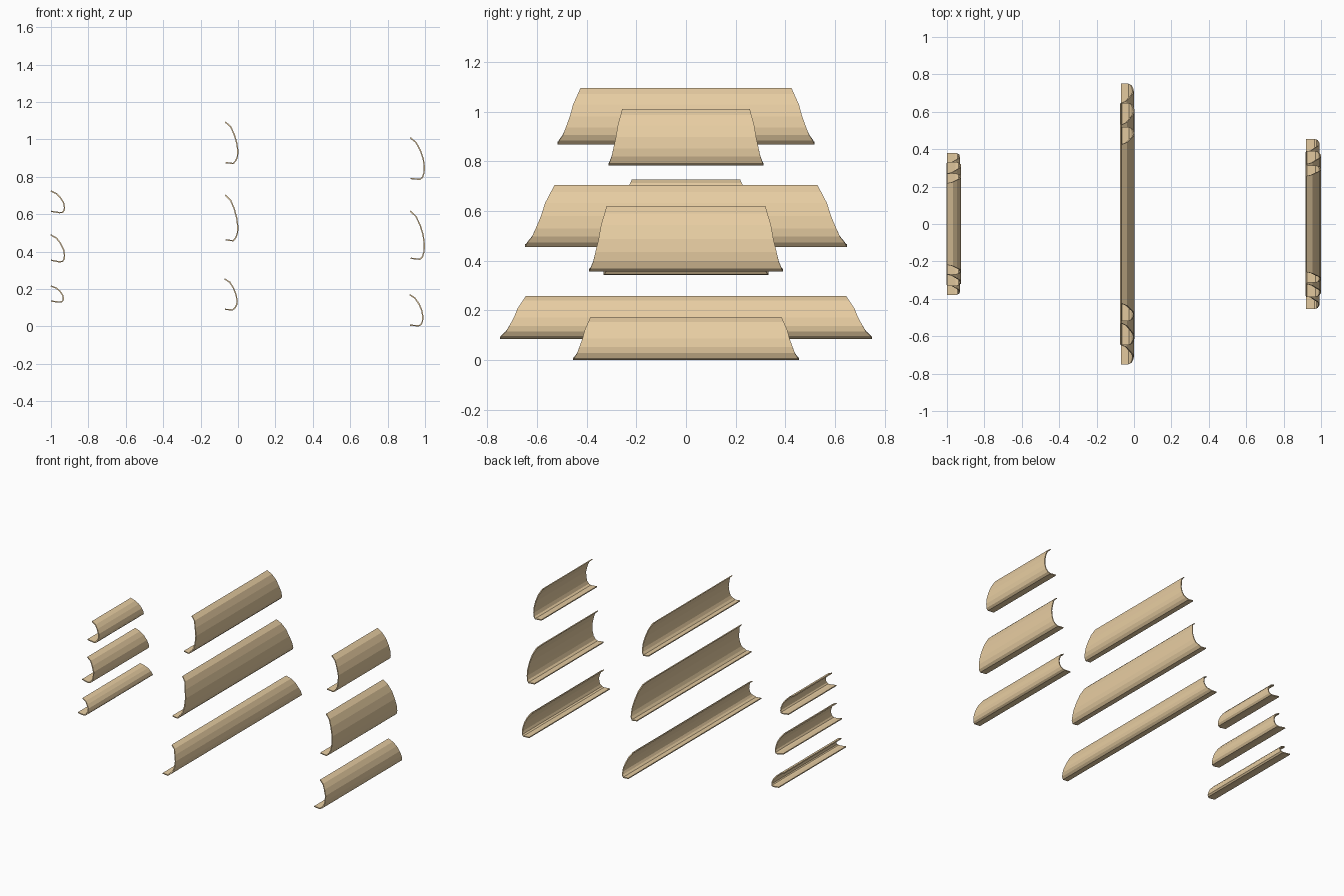
import bpy, bmesh

if "Cube" in bpy.data.objects:
    bpy.data.objects.remove(bpy.data.objects["Cube"])

tan = bpy.data.materials.new("tan_finish")
tan.diffuse_color = (0.80, 0.61, 0.36, 1)
tan.use_nodes = True
tan.node_tree.nodes["Principled BSDF"].inputs["Base Color"].default_value = tan.diffuse_color

# Cross-section from top edge to back of the lower lip:
# (depth 0=back 1=bulge, height 0..1, end flare 0=top length 1=bottom length)
TALL = [(0, 1, 0), (.42, .89, .12), (.70, .71, .32), (.91, .50, .46), (1, .30, .64),
        (.96, .17, .76), (.82, .07, .92), (.60, .0, 1), (0, .02, 1)]
DEEP = [(0, 1, 0), (.40, .89, .12), (.70, .71, .32), (.92, .50, .46), (1, .30, .64),
        (.97, .16, .76), (.85, .05, .92), (.65, .0, 1), (0, .02, 1)]
SMALL = [(0, 1, 0), (.42, .88, .12), (.70, .70, .32), (.93, .47, .48), (1, .26, .66),
         (.97, .12, .80), (.84, .02, .94), (.60, .0, 1), (0, .06, 1)]


def shell(name, profile, x0, x1, z0, z1, half_bottom, half_top):
    bm = bmesh.new()
    rows = []
    for u, v, f in profile:
        x, z = x0 + u * (x1 - x0), z0 + v * (z1 - z0)
        h = half_top + f * (half_bottom - half_top)
        rows.append([bm.verts.new((x, s * h, z)) for s in (-1, 1)])
    for a, b in zip(rows, rows[1:]):
        bm.faces.new((a[0], b[0], b[1], a[1]))
    me = bpy.data.meshes.new(name)
    bm.to_mesh(me)
    bm.free()
    me.materials.append(tan)
    ob = bpy.data.objects.new(name, me)
    bpy.context.collection.objects.link(ob)
    # thin sheet, thickened inward
    mod = ob.modifiers.new("thickness", 'SOLIDIFY')
    mod.thickness = 0.007
    mod.offset = -1


# Middle column: long panels
shell("middle_panel_low", TALL, -.07, -.001, .085, .258, .75, .645)
shell("middle_panel_mid", TALL, -.066, .003, .455, .705, .648, .53)
shell("middle_panel_high", TALL, -.066, .003, .868, 1.096, .518, .425)
# Right column: medium panels
shell("right_panel_low", DEEP, .92, .992, 0, .173, .455, .385)
shell("right_panel_mid", DEEP, .923, 1, .356, .62, .39, .32)
shell("right_panel_high", DEEP, .923, 1, .783, 1.012, .313, .257)
# Left column: small panels
shell("left_panel_low", SMALL, -1, -.93, .127, .22, .38, .325)
shell("left_panel_mid", SMALL, -1, -.924, .342, .493, .332, .27)
shell("left_panel_high", SMALL, -1, -.924, .605, .728, .27, .218)
